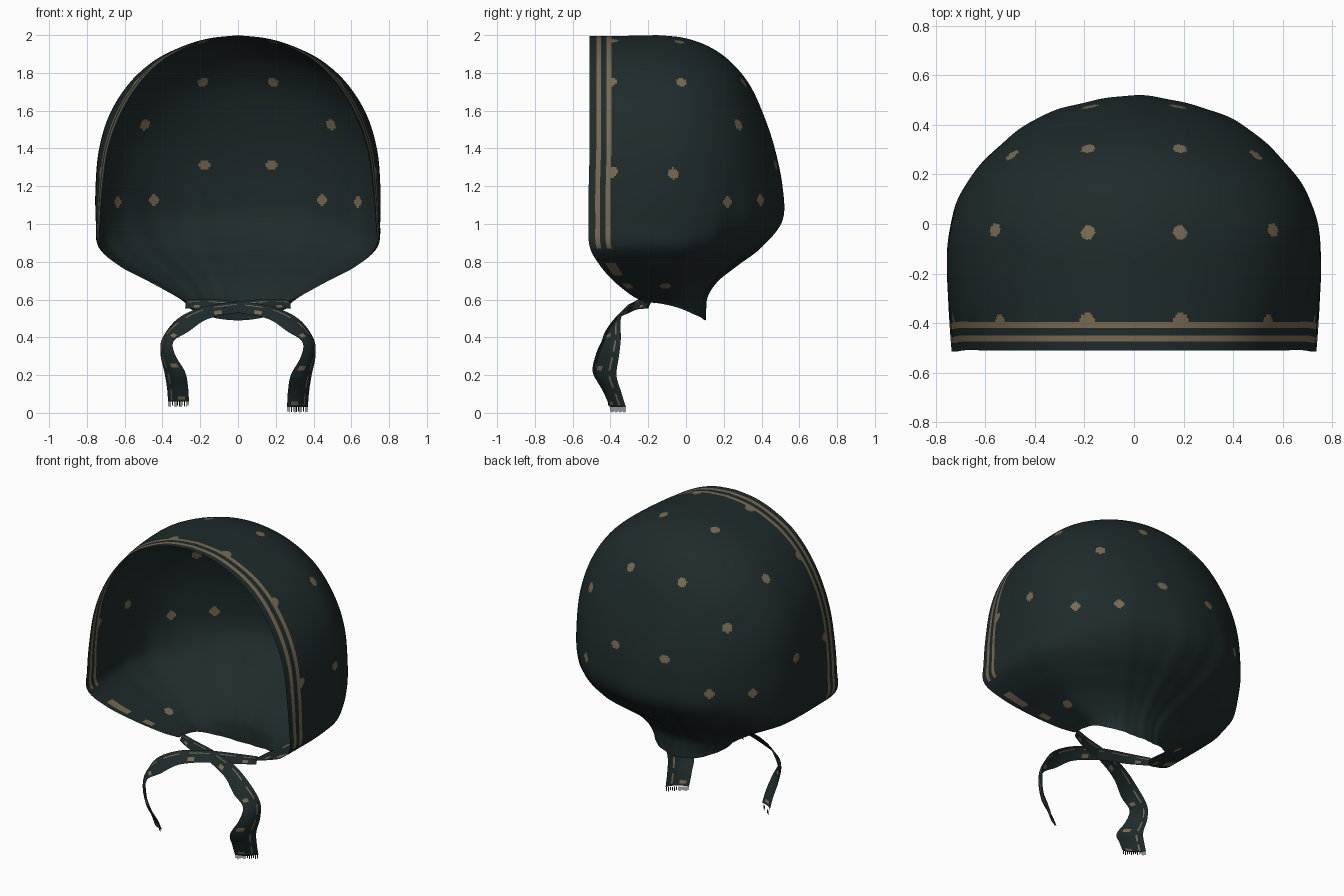
import bpy, bmesh, math
from mathutils import Vector

if "Cube" in bpy.data.objects:
    bpy.data.objects.remove(bpy.data.objects["Cube"])


def material(name, color):
    m = bpy.data.materials.new(name)
    m.diffuse_color = (*color, 1)
    m.use_nodes = True
    m.node_tree.nodes["Principled BSDF"].inputs["Base Color"].default_value = m.diffuse_color
    return m


CLOTH = material("dark teal cloth", (0.0135, 0.0235, 0.0245))
TAN = material("tan print", (0.19, 0.145, 0.085))


def spline(rows, t):
    """Catmull-Rom through rows of numbers, t in 0..1."""
    n = len(rows) - 1
    i = min(int(t * n), n - 1)
    f = t * n - i
    p = [rows[max(0, min(n, i + k))] for k in (-1, 0, 1, 2)]
    return [0.5 * (2 * b + (c - a) * f + (2 * a - 5 * b + 4 * c - d) * f * f
                   + (3 * b - a - 3 * c + d) * f ** 3) for a, b, c, d in zip(*p)]


def grid_object(name, grid, paint):
    """Build a sheet from rows of points; paint(i, j, centre) picks the material."""
    bm = bmesh.new()
    vs = [[bm.verts.new(p) for p in row] for row in grid]
    for i in range(len(grid) - 1):
        for j in range(len(grid[0]) - 1):
            f = bm.faces.new((vs[i][j], vs[i + 1][j], vs[i + 1][j + 1], vs[i][j + 1]))
            f.smooth = True
            f.material_index = paint(i, j, f.calc_center_median())
    bmesh.ops.remove_doubles(bm, verts=bm.verts, dist=0.0003)
    return finish(name, bm)


def finish(name, bm):
    me = bpy.data.meshes.new(name)
    bm.to_mesh(me)
    bm.free()
    me.materials.append(CLOTH)
    me.materials.append(TAN)
    ob = bpy.data.objects.new(name, me)
    bpy.context.collection.objects.link(ob)
    return ob


# Hood slices, crown to neck: front z, back z, half width, rim ratio, front y, widest y, back y
SLICES = [
    (1.995, 2.0, 0.0, .90, -.51, -.2, -.15),
    (1.98, 1.985, .155, .90, -.51, -.18, -.01),
    (1.937, 1.94, .30, .90, -.51, -.15, .12),
    (1.86, 1.86, .45, .90, -.51, -.12, .235),
    (1.74, 1.74, .58, .90, -.51, -.1, .335),
    (1.58, 1.58, .68, .91, -.51, -.1, .41),
    (1.40, 1.40, .735, .93, -.51, -.1, .47),
    (1.20, 1.20, .755, .945, -.515, -.12, .51),
    (1.02, 1.02, .755, .965, -.515, -.13, .508),
    (.88, .88, .74, .985, -.51, -.14, .40),
    (.78, .78, .63, 1.0, -.455, -.15, .27),
    (.70, .70, .48, 1.0, -.385, -.14, .17),
    (.63, .62, .35, 1.0, -.30, -.11, .115),
    (.60, .55, .29, 1.0, -.25, -.1, .105),
    (.585, .49, .27, 1.0, -.22, -.1, .105),
]
ROWS, BACK, FRONT = 250, 210, 30
OFFS = [0, .018, .035, .06, .09, .115]


def hood_row(t):
    zf, zb, w, k, yf, yc, yb = spline(SLICES, t)
    w = max(w, 0)
    s = min(1, (yc - yf) / .3)
    ys = [yf + o * s for o in OFFS]
    ys += [ys[-1] + (yc - ys[-1]) * (n + 1) / FRONT for n in range(FRONT)]
    side = [(w * (1 - (1 - k) * ((yc - y) / (yc - yf)) ** 2), y) for y in ys]
    back = []
    for n in range(1, BACK):
        a = math.pi * n / BACK
        back.append((w * math.cos(a), yc + (yb - yc) * math.sin(a)))
    pts = side + back + [(-x, y) for x, y in reversed(side)]
    out = []
    fold = min(1, max(0, (1.3 - zf) / .5))
    for x, y in pts:
        g = min(1, max(0, (y - yf) / (yb - yf)))
        # gathered folds towards the neck
        a = math.atan2(x, y + .12)
        reach = min(1, max(0, (y + .25) / .3))
        q = 1 + fold * reach * (.012 * math.sin(a * 10 + 1.3) + .005 * math.sin(a * 23) - .006)
        out.append(Vector((x * q, (y + .12) * q - .12, zf + (zb - zf) * g * g)))
    return out


grid = [hood_row(i / ROWS) for i in range(ROWS + 1)]

# Printed dots, snapped to the nearest point of the hood, both sides
DOTS = [(.19, .31, 1.76), (.5, .29, 1.525), (.18, .49, 1.31), (.445, .39, 1.13),
        (.63, .22, 1.12), (.19, -.03, 1.97), (.56, -.025, 1.745), (.75, -.07, 1.27),
        (.185, -.39, 1.97), (.525, -.39, 1.735), (.71, -.39, 1.28), (.42, -.11, .68)]
allpts = [p for row in grid for p in row]
dots = []
for x, y, z in DOTS:
    for sx in (1, -1):
        d = Vector((sx * x, y, z))
        dots.append(min(allpts, key=lambda p: (p - d).length_squared))
LAST = len(grid[0]) - 2


def paint_hood(i, j, c):
    e = min(j, LAST - j)
    # two border stripes following the face opening
    if c.z > .87 and e in (2, 4):
        return 1
    # broken stripe patches on the lower edge
    if .66 < c.z <= .80 and e in (2, 3) and math.sin(c.z * 60) > -.3:
        return 1
    return int(any((c - d).length_squared < .00085 for d in dots))


grid_object("hood", grid, paint_hood)

# Ties: centre x y z, then half width vector x y z
TIE = [
    (-.28, -.19, .575, 0, .01, .022),
    (-.16, -.245, .575, 0, .015, .028),
    (.0, -.28, .56, 0, .02, .03),
    (.17, -.335, .53, .01, .03, .033),
    (.29, -.38, .465, .03, .035, .033),
    (.37, -.39, .385, .03, .045, .008),
    (.372, -.41, .30, .038, .055, 0),
    (.335, -.425, .20, .055, .057, 0),
    (.32, -.39, .11, .056, .047, 0),
    (.315, -.36, .03, .055, .042, 0),
]
N, W = 80, 14
for name, sx, dy, lift in (("right", 1, 0, 0), ("left", -1, -.012, .03)):
    rows = []
    for i in range(N + 1):
        t = i / N
        x, y, z, a, b, c = spline(TIE, t)
        z += lift * max(0, t - .5) * 2
        mid, half = Vector((sx * x, y + dy, z)), Vector((sx * a, b, c))
        normal = Vector((sx * b, -a, 0))
        rows.append([mid + half * (2 * k / W - 1)
                     + normal * .25 * math.cos(math.pi * (k / W - .5)) for k in range(W + 1)])

    def paint_tie(i, j, c):
        return int((j == 10 and i % 9 < 6) or (2 <= j <= 5 and i % 18 in (4, 5)))

    grid_object(name + "_tie", rows, paint_tie)

    # frayed threads at the tie end
    bm = bmesh.new()
    p, q = rows[-1][0], rows[-1][-1]
    step = (q - p) * .02
    for k in range(12):
        o = p.lerp(q, (k + .5) / 12)
        drop = Vector((0, 0, -.022 - .007 * (k * 5 % 3) / 2))
        bm.faces.new([bm.verts.new(v) for v in
                      (o - step, o + step, o + step + drop, o - step + drop)])
    finish(name + "_tie_fringe", bm)
